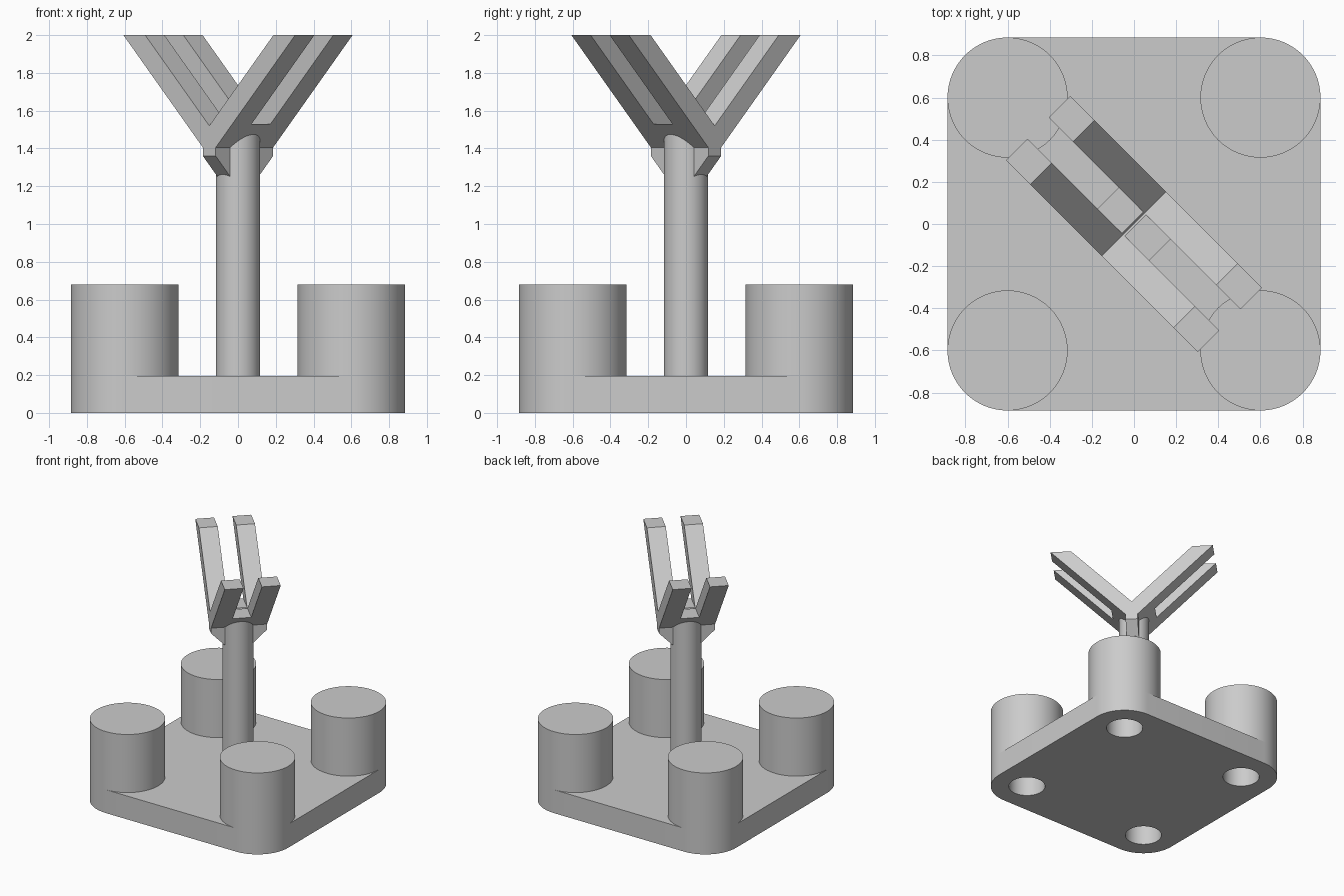
import bpy
import bmesh
from math import sin, cos, pi, radians
from mathutils import Vector

cube = bpy.data.objects.get("Cube")
if cube:
    bpy.data.objects.remove(cube, do_unlink=True)

grey = bpy.data.materials.new("plain grey")
grey.use_nodes = True
colour = (0.6, 0.6, 0.6, 1)
grey.diffuse_color = colour
grey.node_tree.nodes["Principled BSDF"].inputs["Base Color"].default_value = colour

X, Y, Z = Vector((1, 0, 0)), Vector((0, 1, 0)), Vector((0, 0, 1))
ALONG = Vector((1, -1, 0)).normalized()   # direction the fork arms spread
ACROSS = Vector((1, 1, 0)).normalized()   # direction of the fork's thickness


def prism(name, outline, low, high, axes=(X, Y, Z)):
    """Extrude a 2D outline (first two axes) along the third axis."""
    a, b, c = axes
    bm = bmesh.new()
    rings = [[bm.verts.new(p * a + q * b + h * c) for p, q in outline]
             for h in (low, high)]
    bm.faces.new(rings[0])
    bm.faces.new(rings[1])
    n = len(outline)
    for i in range(n):
        j = (i + 1) % n
        bm.faces.new((rings[0][i], rings[0][j], rings[1][j], rings[1][i]))
    bmesh.ops.recalc_face_normals(bm, faces=bm.faces)
    mesh = bpy.data.meshes.new(name)
    bm.to_mesh(mesh)
    bm.free()
    mesh.materials.append(grey)
    obj = bpy.data.objects.new(name, mesh)
    bpy.context.collection.objects.link(obj)
    return obj


def arc(cx, cy, r, start=0, turns=1.0, steps=64, closed=True):
    count = steps if closed else steps + 1
    return [(cx + r * cos(start + 2 * pi * turns * i / steps),
             cy + r * sin(start + 2 * pi * turns * i / steps)) for i in range(count)]


def select(obj):
    bpy.ops.object.select_all(action='DESELECT')
    obj.select_set(True)
    bpy.context.view_layer.objects.active = obj


def cut(obj, cutter):
    cutter.hide_render = True
    mod = obj.modifiers.new("cut", 'BOOLEAN')
    mod.operation = 'DIFFERENCE'
    mod.solver = 'EXACT'
    mod.object = cutter
    select(obj)
    bpy.ops.object.modifier_apply(modifier=mod.name)


def smooth(obj):
    select(obj)
    bpy.ops.object.shade_smooth_by_angle(angle=radians(30))


# Base plate with rounded corners
PAD, R, PLATE = 0.6, 0.285, 0.195
corners = [(1, 1), (-1, 1), (-1, -1), (1, -1)]
outline = []
for k, (sx, sy) in enumerate(corners):
    outline += arc(sx * PAD, sy * PAD, R, k * pi / 2, 0.25, 16, closed=False)
base = prism("base_plate", outline, 0, PLATE)

# Corner pillars, with blind holes from below
for (sx, sy), label in zip(corners, ("back_left", "back_right", "front_right", "front_left")):
    pillar = prism(label + "_pillar", arc(sx * PAD, sy * PAD, R), PLATE, 0.68)
    drill = prism("drill", arc(sx * PAD, sy * PAD, 0.143, steps=48), -0.1, 0.48)
    cut(base, drill)
    cut(pillar, drill)
    bpy.data.objects.remove(drill, do_unlink=True)
    smooth(pillar)
smooth(base)

# Central post
smooth(prism("post", arc(0, 0, 0.117, steps=48), PLATE, 1.5))

# V-shaped fork, slotted into two prongs on each arm
half = [(0.048, 1.405), (0.643, 2), (0.48, 2)]
profile = half + [(0, 1.52)] + [(-u, z) for u, z in reversed(half)]
fork = prism("fork", profile, -0.215, 0.215, (ALONG, Z, ACROSS))
slot = prism("slot", [(-1, 1.53), (1, 1.53), (1, 2.2), (-1, 2.2)],
             -0.071, 0.071, (ALONG, Z, ACROSS))
cut(fork, slot)
bpy.data.objects.remove(slot, do_unlink=True)

# Sloped bracket under the fork
side = [(0.1, 1.245), (0.215, 1.36), (0.215, 1.43)]
prism("bracket", side + [(-w, z) for w, z in reversed(side)],
      -0.048, 0.048, (ACROSS, Z, ALONG))
